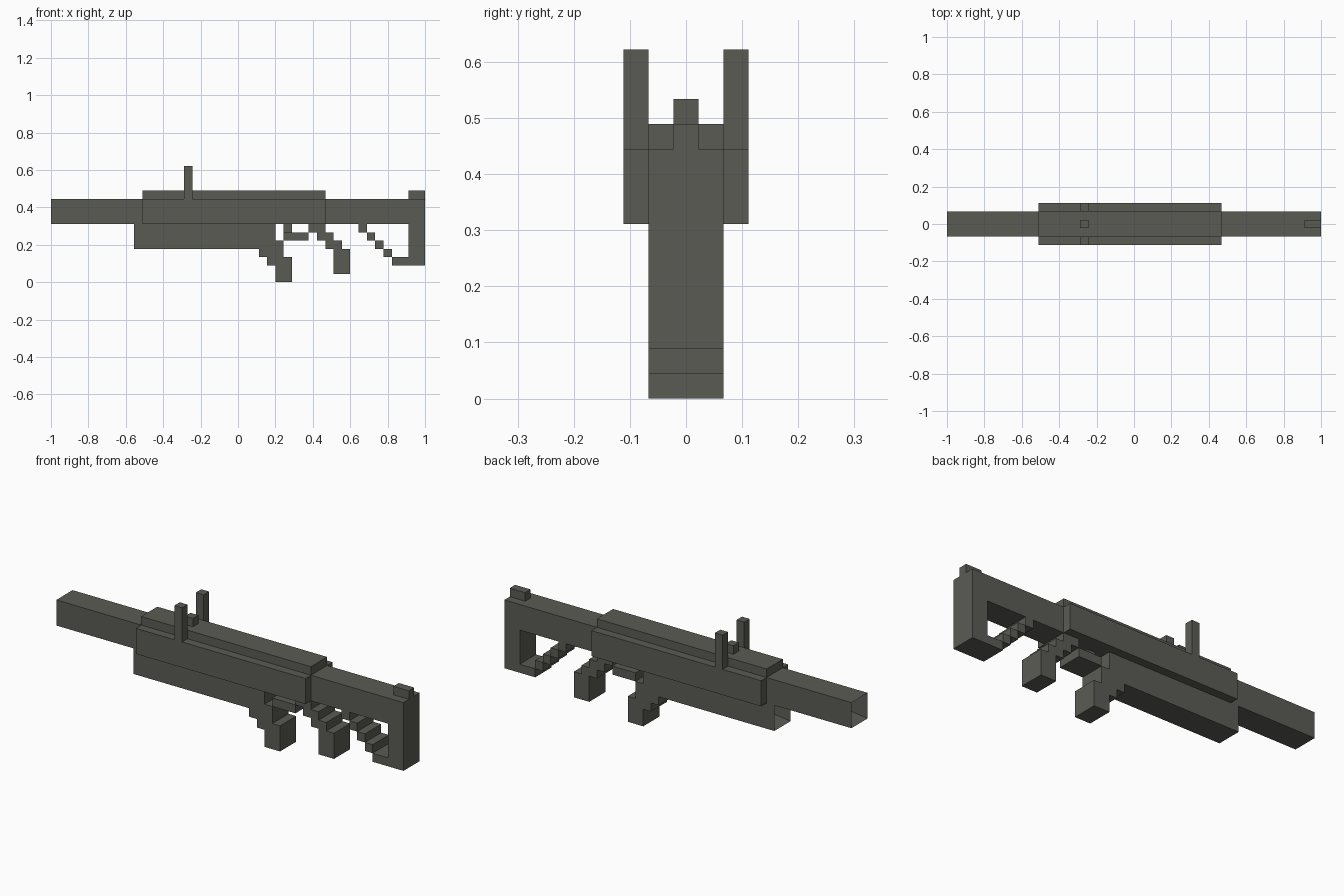
import bpy, bmesh

if "Cube" in bpy.data.objects:
    bpy.data.objects.remove(bpy.data.objects["Cube"])

U = 2 / 45  # one block of the grid

mat = bpy.data.materials.new("dark_grey")
mat.diffuse_color = (0.105, 0.105, 0.09, 1)
mat.use_nodes = True
mat.node_tree.nodes["Principled BSDF"].inputs["Base Color"].default_value = mat.diffuse_color


def part(name, profile, y0=-1.5, y1=1.5, bore=0):
    """Extrude an x/z profile (in blocks) along y; optionally sink a bore in its -x end."""
    bm = bmesh.new()
    face = bm.faces.new([bm.verts.new((-1 + x * U, y0 * U, z * U)) for x, z in profile])
    new = bmesh.ops.extrude_face_region(bm, geom=[face])["geom"]
    verts = [g for g in new if isinstance(g, bmesh.types.BMVert)]
    bmesh.ops.translate(bm, verts=verts, vec=(0, (y1 - y0) * U, 0))
    bmesh.ops.recalc_face_normals(bm, faces=bm.faces)
    if bore:
        end = min(bm.faces, key=lambda f: f.calc_center_median().x)
        bmesh.ops.inset_region(bm, faces=[end], thickness=U)
        bmesh.ops.translate(bm, verts=end.verts, vec=(bore * U, 0, 0))
    me = bpy.data.meshes.new(name)
    bm.to_mesh(me)
    bm.free()
    me.materials.append(mat)
    ob = bpy.data.objects.new(name, me)
    bpy.context.collection.objects.link(ob)
    return ob


def box(name, x0, x1, z0, z1, y0=-1.5, y1=1.5, bore=0):
    return part(name, [(x0, z0), (x1, z0), (x1, z1), (x0, z1)], y0, y1, bore)


# barrel, receiver and lower tube
box("barrel", 0, 11, 7, 10, bore=2)
box("receiver", 11, 33, 7, 10, -2.5, 2.5)
box("receiver_top", 11, 33, 10, 11)
box("lower_tube", 10, 27, 4, 7, bore=2)

# sights
box("sight_post_left", 16, 17, 10, 14, -2.5, -1.5)
box("sight_post_right", 16, 17, 10, 14, 1.5, 2.5)
box("sight_bead", 16, 17, 11, 12, -0.5, 0.5)
box("rear_sight", 43, 45, 10, 11, -0.5, 0.5)

# stock with its stepped brace
part("stock", [(33, 7), (43, 7), (43, 3), (41, 3), (41, 2), (45, 2), (45, 10), (33, 10)])
for n in range(4):
    box(f"stock_brace_{n + 1}", 37 + n, 38 + n, 6 - n, 7 - n)

# grips
part("front_grip", [(25, 4), (25, 3), (26, 3), (26, 2), (27, 2), (27, 0), (29, 0),
                    (29, 3), (28, 3), (28, 5), (27, 5), (27, 4)])
part("rear_grip", [(31, 7), (31, 6), (32, 6), (32, 5), (33, 5), (33, 4), (34, 4), (34, 1),
                   (36, 1), (36, 4), (35, 4), (35, 5), (34, 5), (34, 6), (33, 6), (33, 7)])

# trigger and guard
box("trigger_guard", 28, 31, 5, 6)
box("trigger", 28, 29, 6, 7, -0.5, 0.5)
